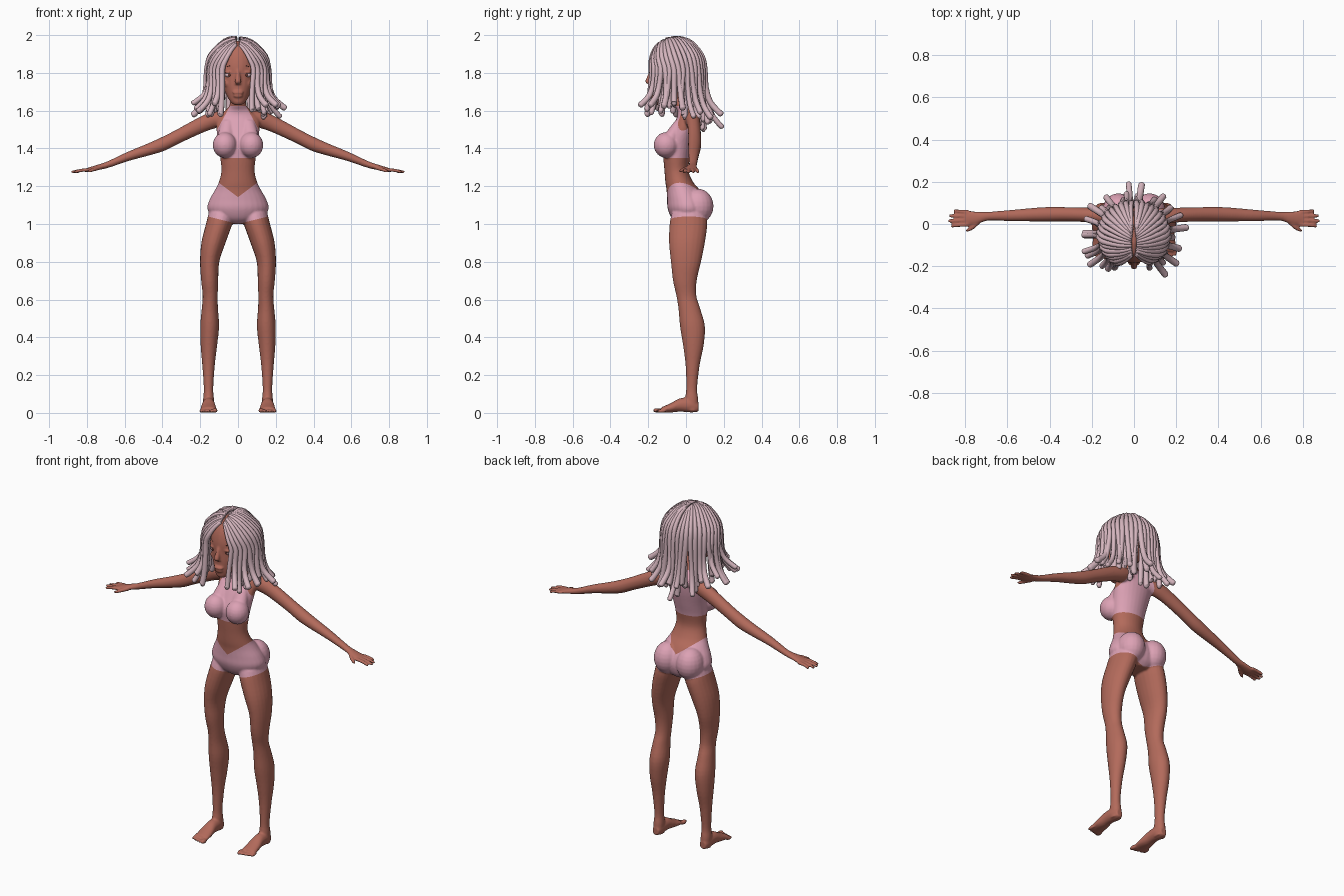
import bpy, bmesh, math, random
from mathutils import Vector, Matrix

random.seed(4)
cube = bpy.data.objects.get("Cube")
if cube:
    bpy.data.objects.remove(cube)


def material(name, rgb):
    m = bpy.data.materials.new(name)
    m.use_nodes = True
    m.diffuse_color = (*rgb, 1)
    bsdf = next(n for n in m.node_tree.nodes if n.type == 'BSDF_PRINCIPLED')
    bsdf.inputs["Base Color"].default_value = (*rgb, 1)
    bsdf.inputs["Roughness"].default_value = 0.7
    return m


SKIN = material("brown skin", (0.45, 0.145, 0.105))
CLOTH = material("pink cloth", (0.72, 0.36, 0.46))
HAIR = material("pale pink hair", (0.66, 0.46, 0.51))
DARK = material("dark brown", (0.13, 0.04, 0.03))


def smooth_rows(rows, sub):
    """Catmull-Rom interpolation of rows of numbers."""
    out = []
    for i in range(len(rows) - 1):
        p0, p1, p2 = rows[max(i - 1, 0)], rows[i], rows[i + 1]
        p3 = rows[min(i + 2, len(rows) - 1)]
        for k in range(sub):
            t = k / sub
            out.append([b + 0.5 * t * (c - a + t * (2*a - 5*b + 4*c - d + t * (3*(b - c) + d - a)))
                        for a, b, c, d in zip(p0, p1, p2, p3)])
    return out + [list(rows[-1])]


def loft(bm, rows, side, axis=None, n=16, sub=4):
    """Closed tube through rows of x, y, z, half width, half depth."""
    pts = smooth_rows(rows, sub)
    rings = []
    for i, p in enumerate(pts):
        a, b = pts[max(i - 1, 0)], pts[min(i + 1, len(pts) - 1)]
        t = Vector(axis) if axis else (Vector(b[:3]) - Vector(a[:3])).normalized()
        u = Vector(side)
        u = (u - t * u.dot(t)).normalized()
        v = t.cross(u)
        ring = []
        for k in range(n):
            w = math.tau * k / n
            ring.append(bm.verts.new(Vector(p[:3]) + u * max(p[3], .002) * math.cos(w)
                                     + v * max(p[4], .002) * math.sin(w)))
        rings.append(ring)
    for r, q in zip(rings, rings[1:]):
        for k in range(n):
            bm.faces.new((r[k], r[(k + 1) % n], q[(k + 1) % n], q[k]))
    bm.faces.new(rings[0][::-1])
    bm.faces.new(rings[-1])


def ball(bm, centre, radii, seg=20):
    bmesh.ops.create_uvsphere(bm, u_segments=seg, v_segments=seg // 2 + 2, radius=1,
                              matrix=Matrix.Translation(centre) @ Matrix.Diagonal((*radii, 1)))


def finish(name, bm, *mats):
    bmesh.ops.recalc_face_normals(bm, faces=bm.faces)
    for f in bm.faces:
        f.smooth = True
    mesh = bpy.data.meshes.new(name)
    bm.to_mesh(mesh)
    bm.free()
    for m in mats:
        mesh.materials.append(m)
    ob = bpy.data.objects.new(name, mesh)
    bpy.context.scene.collection.objects.link(ob)
    return ob


X, Y, Z = (1, 0, 0), (0, 1, 0), (0, 0, 1)
bm = bmesh.new()

# Torso and neck: height, y, half width, half depth
torso = [(1.0, .02, .06, .06), (1.03, .015, .13, .09), (1.08, .01, .162, .107),
         (1.13, .002, .15, .102), (1.18, -.015, .122, .088), (1.22, -.035, .102, .074),
         (1.28, -.05, .088, .064), (1.35, -.05, .094, .07), (1.42, -.043, .104, .08),
         (1.5, -.015, .114, .07), (1.56, .005, .112, .055), (1.6, 0, .068, .046),
         (1.64, -.025, .042, .042), (1.74, -.045, .042, .042)]
loft(bm, [(0, y, z, a, b) for z, y, a, b in torso], X, Z, 28)

# Head: height, y, half width, half depth
head = [(1.63, -.15, .02, .022), (1.645, -.14, .038, .042), (1.68, -.115, .06, .07),
        (1.73, -.095, .08, .092), (1.78, -.08, .092, .106), (1.84, -.066, .104, .12),
        (1.9, -.06, .1, .112), (1.945, -.058, .075, .085), (1.968, -.058, .03, .035)]
loft(bm, [(0, y, z, a, b) for z, y, a, b in head], X, Z, 28)

# Nose and lips
loft(bm, [(0, -.172, 1.835, .01, .01), (0, -.19, 1.79, .011, .012),
          (0, -.203, 1.752, .017, .013), (0, -.19, 1.738, .012, .006)], X, Z, 12)
ball(bm, (0, -.186, 1.696), (.03, .014, .009))
ball(bm, (0, -.182, 1.678), (.026, .015, .010))

leg = [(.085, .015, 1.06, .07, .09), (.1, .013, 1.0, .07, .1), (.13, .005, .9, .064, .095),
       (.15, 0, .8, .051, .08), (.15, -.006, .7, .045, .063), (.147, .002, .62, .04, .053),
       (.149, .018, .55, .043, .058), (.15, .034, .46, .05, .066), (.154, .039, .36, .044, .055),
       (.156, .035, .25, .033, .037), (.156, .03, .13, .025, .029), (.156, .03, .07, .029, .035),
       (.156, .033, .01, .028, .033)]
foot = [(.156, .066, .03, .02, .024), (.156, .03, .04, .031, .038), (.156, -.03, .042, .034, .036),
        (.156, -.08, .027, .041, .025), (.156, -.13, .016, .044, .014)]
arm = [(.06, .02, 1.565, .045, .035), (.13, .035, 1.55, .04, .044), (.2, .042, 1.522, .035, .041),
       (.32, .046, 1.462, .034, .036), (.4, .046, 1.422, .035, .036), (.48, .044, 1.392, .032, .031),
       (.58, .04, 1.358, .027, .024), (.69, .037, 1.314, .021, .017), (.745, .03, 1.299, .03, .014),
       (.795, .027, 1.286, .036, .011), (.812, .027, 1.283, .032, .007)]
thumb = [(.735, .012, 1.297, .012, .011), (.768, -.018, 1.287, .01, .01),
         (.79, -.03, 1.279, .008, .008), (.798, -.033, 1.277, .004, .004)]

for s in (1, -1):
    def flip(rows):
        return [(s * r[0], *r[1:]) for r in rows]

    # Bust and seat
    ball(bm, (s * .07, -.105, 1.418), (.064, .066, .068))
    loft(bm, flip([(.07, -.1, 1.42, .05, .055), (.064, -.07, 1.48, .042, .04),
                   (.055, -.03, 1.55, .03, .025)]), X, Z)
    ball(bm, (s * .074, .062, 1.095), (.076, .084, .092))
    # Limbs
    loft(bm, flip(leg), X, Z, 22)
    loft(bm, flip(foot), X, Y, 18)
    loft(bm, flip(arm), Y, None, 18)
    loft(bm, flip(thumb), Z, None, 10)
    # Toes, the big one on the inner side
    for k in range(5):
        big = .013 if k == 0 else .0095
        ball(bm, (s * (.121 + .0185 * k), -.15 + .005 * k, big), (big, .026, big), 12)
    # Fingers from little to index
    for k, tip in enumerate((.857, .878, .882, .868)):
        y, fan = .057 - .02 * k, .006 - .004 * k
        loft(bm, flip([(.785, y, 1.288, .01, .01), (.83, y + fan / 2, 1.284, .009, .009),
                       (tip - .006, y + fan, 1.276, .008, .008),
                       (tip, y + fan, 1.274, .004, .004)]), Y, None, 10)
    # Brow ridge, upper lid, cheek and ear
    ball(bm, (s * .043, -.158, 1.822), (.034, .014, .011))
    ball(bm, (s * .045, -.163, 1.803), (.026, .019, .008))
    ball(bm, (s * .05, -.145, 1.745), (.028, .022, .022))
    ball(bm, (s * .1, -.05, 1.78), (.012, .022, .034))

# Fuse the parts into one skin
body = finish("body", bm)
fuse = body.modifiers.new("fuse", 'REMESH')
fuse.mode = 'VOXEL'
fuse.voxel_size = .0055
soft = body.modifiers.new("soften", 'SMOOTH')
soft.factor, soft.iterations = .5, 5
graph = bpy.context.evaluated_depsgraph_get()
fused = bpy.data.meshes.new_from_object(body.evaluated_get(graph))
bm = bmesh.new()
bm.from_mesh(fused)
bpy.data.objects.remove(body)
bpy.data.meshes.remove(fused)

# Cut the garment edges, then colour by side of each cut
cuts = [((0, 0, 1.35), Z), ((0, 0, 1.625), Z)]
for s in (1, -1):
    cuts += [((0, 0, 1.142), (-.75 * s, 0, 1)), ((0, 0, 1.0), (-.25 * s, 0, 1)),
             ((s * .045, 0, 1.62), (s, 0, .54))]
for co, no in cuts:
    bmesh.ops.bisect_plane(bm, geom=bm.verts[:] + bm.edges[:] + bm.faces[:],
                           dist=1e-5, plane_co=co, plane_no=no)
for f in bm.faces:
    c = f.calc_center_median()
    x = abs(c.x)
    shorts = 1.0 + .25 * x < c.z < 1.142 + .75 * x and x < .25 and c.z < 1.26
    top = 1.35 < c.z < 1.625 and x + .54 * (c.z - 1.62) < .045
    f.material_index = 1 if shorts or top else 0
finish("body", bm, SKIN, CLOTH)

# Eyes and brows
for s, label in ((1, "left"), (-1, "right")):
    bm = bmesh.new()
    ball(bm, (s * .046, -.16, 1.789), (.023, .016, .013))
    finish(label + "_eye", bm, HAIR)
    bm = bmesh.new()
    ball(bm, (s * .046, -.1725, 1.789), (.008, .005, .009), 12)
    finish(label + "_iris", bm, DARK)
    bm = bmesh.new()
    loft(bm, [(s * .018, -.176, 1.826, .003, .003), (s * .045, -.172, 1.836, .003, .003),
              (s * .072, -.152, 1.826, .002, .002)], Z, None, 8)
    finish(label + "_brow", bm, DARK)

# Locks: out of the centre parting, over the head, then hanging with flicked tips
CENTRE, SHELL = Vector((0, -.05, 1.82)), Vector((.162, .152, .166))


def lock(bm, s, p, scale, flare, end):
    a = math.radians(-62 + 150 * p)
    th = math.radians(50 + 55 * p)
    root = Vector((s * .07, -math.cos(th), math.sin(th)))
    out = Vector((s * math.cos(a), math.sin(a), 0))
    r = random.uniform(.0125, .0155)
    rows = []
    for t in (0, .3, .65, 1):
        d = root.lerp(out, t).normalized()
        q = CENTRE + Vector([d[i] * SHELL[i] * scale for i in range(3)])
        rows.append((*q, r * (.65 + .35 * t), r * (.65 + .35 * t)))
    sway = random.uniform(-.025, .025)
    along = Vector((-out.y, out.x, 0))
    for t, grow, w in ((.4, 1.03, 1), (.72, 1.03 + .25 * flare, 1.05), (.93, 1 + .8 * flare, 1.1),
                       (.985, 1 + flare, 1.0), (1, 1.03 + flare, .35)):
        q = Vector((out.x * SHELL.x, out.y * SHELL.y, 0)) * scale * grow + along * sway * t
        z = 1.82 + (end - 1.82) * t
        rows.append((q.x, q.y + CENTRE.y, z, r * w, r * w))
    loft(bm, rows, along, None, 9, 3)


bm = bmesh.new()
for s in (1, -1):
    for k in range(17):
        p = (k + .25) / 16.5
        back = max(0, 2 * p - 1)
        lock(bm, s, min(p, 1), random.uniform(.98, 1.02),
             random.uniform(.1, .62), 1.6 - .07 * back + random.uniform(-.03, .04))
    for k in range(12):
        p = (k + 1.2) / 12.5
        back = max(0, 2 * p - 1)
        lock(bm, s, min(p, 1), .87, random.uniform(0, .25),
             1.6 - .09 * back + random.uniform(-.03, .03))
finish("hair_locks", bm, HAIR)
